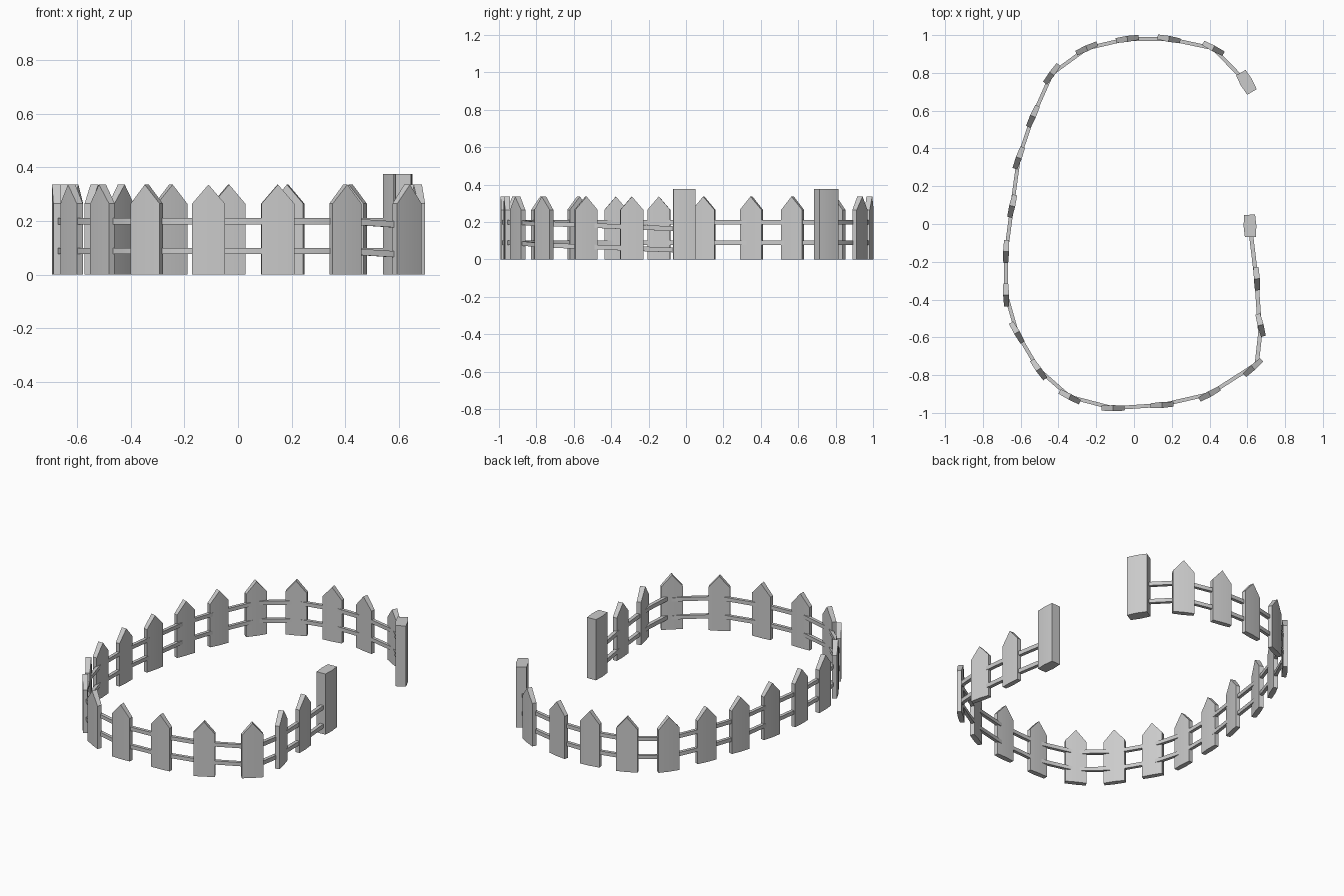
import bpy, bmesh, math
from mathutils import Vector, Matrix

cube = bpy.data.objects.get("Cube")
if cube:
    bpy.data.objects.remove(cube, do_unlink=True)

# One plain grey for the whole fence
grey = bpy.data.materials.new("fence_grey")
grey.use_nodes = True
colour = (0.6, 0.6, 0.6, 1)
grey.diffuse_color = colour
grey.node_tree.nodes["Principled BSDF"].inputs["Base Color"].default_value = colour


def finish(bm, name):
    """Turn a bmesh into a mesh with the fence colour and soft broad faces."""
    bmesh.ops.recalc_face_normals(bm, faces=bm.faces)
    mesh = bpy.data.meshes.new(name)
    bm.to_mesh(mesh)
    bm.free()
    mesh.materials.append(grey)
    return mesh


def place(mesh, name, x=0, y=0, angle=0):
    ob = bpy.data.objects.new(name, mesh)
    ob.location = (x, y, 0)
    ob.rotation_euler.z = math.radians(angle)
    bpy.context.collection.objects.link(ob)
    for o in bpy.context.selected_objects:
        o.select_set(False)
    ob.select_set(True)
    bpy.context.view_layer.objects.active = ob
    bpy.ops.object.shade_smooth_by_angle(angle=math.radians(35))
    return ob


def plank(name, width, depth, bulge, shoulder, tip):
    """Upright board: three columns, bowed in the middle, peaked at the tip."""
    bm = bmesh.new()
    w, d = width / 2, depth / 2
    sides = []
    for s in (-1, 1):
        columns = [(-w, d, shoulder), (0, d + bulge, tip), (w, d, shoulder)]
        low = [bm.verts.new((x, s * y, 0)) for x, y, z in columns]
        high = [bm.verts.new((x, s * y, z)) for x, y, z in columns]
        for i in range(2):
            bm.faces.new((low[i], low[i + 1], high[i + 1], high[i]))
        sides.append(low + high[::-1])
    a, b = sides
    for i in range(len(a)):
        j = (i + 1) % len(a)
        bm.faces.new((a[i], a[j], b[j], b[i]))
    return finish(bm, name)


def rail(name, points, height, depth):
    """Square bar swept through a list of points."""
    bm = bmesh.new()
    rings = []
    for i, p in enumerate(points):
        t = points[min(i + 1, len(points) - 1)] - points[max(i - 1, 0)]
        side = Vector((-t.y, t.x, 0)).normalized() * depth / 2
        up = Vector((0, 0, height / 2))
        rings.append([bm.verts.new(p + side * a + up * b)
                      for a, b in ((-1, -1), (1, -1), (1, 1), (-1, 1))])
    for r, q in zip(rings, rings[1:]):
        for k in range(4):
            n = (k + 1) % 4
            bm.faces.new((r[k], r[n], q[n], q[k]))
    bm.faces.new(rings[0])
    bm.faces.new(rings[-1])
    return place(finish(bm, name), name)


# Pickets around the loop: x, y, heading in degrees
pickets = [
    (.42, .93, -28), (.185, .98, -10), (-.035, .98, 8), (-.25, .93, 24),
    (-.435, .795, 54), (-.535, .57, 66), (-.61, .35, 70), (-.645, .095, 77),
    (-.677, -.145, 88), (-.677, -.375, 92), (-.62, -.575, -60),
    (-.505, -.77, -55), (-.34, -.915, -28), (-.11, -.975, 0),
    (.148, -.958, 4), (.40, -.90, 29), (.63, -.76, 42),
    (.67, -.535, 104), (.65, -.29, 93),
]
board = plank("picket", .122, .026, .003, .265, .336)
for i, (x, y, angle) in enumerate(pickets):
    place(board, f"picket_{i + 1}", x, y, angle)

# Gate posts at the two open ends
post = plank("gate_post", .118, .058, .005, .375, .375)
back_post, front_post = (.595, .75), (.614, -.01)
place(post, "back_gate_post", *back_post, -60)
place(post, "front_gate_post", *front_post, 92)

# Main rails, level all the way round to the front left corner
corner = (.65, -.74)
level = [back_post] + [p[:2] for p in pickets[:16]]
for name, z in (("upper", .199), ("lower", .088)):
    path = [Vector((x, y, z)) for x, y in level]
    path.append(Vector((*corner, z - .016)))
    rail(name + "_rail", path, .023, .02)

# Side rails, sagging towards the front gate post
side_run = [corner, (.668, -.58), (.648, -.29), front_post]
for name, z, drop in (("upper", .19, .028), ("lower", .075, .027)):
    path = [Vector((x, y, z - drop * (y - corner[1]) / .73)) for x, y in side_run]
    rail(name + "_side_rail", path, .025, .022)
